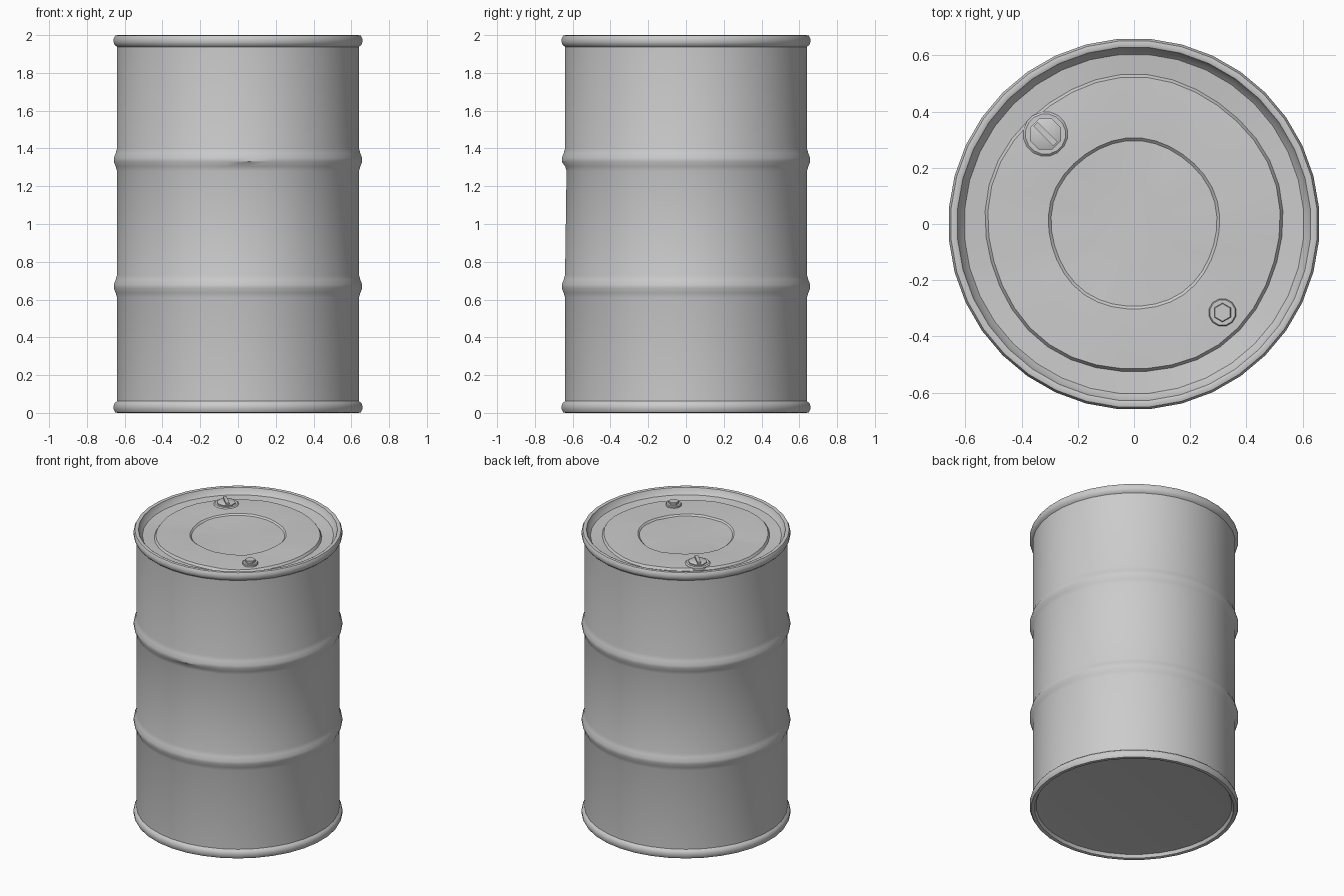
import bpy, bmesh, math, random
from mathutils import Matrix

if "Cube" in bpy.data.objects:
    bpy.data.objects.remove(bpy.data.objects["Cube"])

random.seed(4)
SEG = 36


def finish(bm, name):
    bmesh.ops.recalc_face_normals(bm, faces=bm.faces)
    mesh = bpy.data.meshes.new(name)
    bm.to_mesh(mesh)
    bm.free()
    ob = bpy.data.objects.new(name, mesh)
    bpy.context.collection.objects.link(ob)
    bpy.ops.object.select_all(action='DESELECT')
    ob.select_set(True)
    bpy.context.view_layer.objects.active = ob
    bpy.ops.object.shade_smooth_by_angle(angle=math.radians(35))
    return ob


def lathe(name, profile, seg, loc=(0, 0, 0), dent=None):
    """Revolve (radius, z) points around z; both ends are capped."""
    bm = bmesh.new()
    rings = []
    for r, z in profile:
        ring = []
        for i in range(seg):
            a = 2 * math.pi * (i + 0.5) / seg
            p = [r * math.cos(a), r * math.sin(a), z]
            if dent:
                p = dent(p, r, a)
            ring.append(bm.verts.new([p[k] + loc[k] for k in range(3)]))
        rings.append(ring)
    for lo, hi in zip(rings, rings[1:]):
        for i in range(seg):
            j = (i + 1) % seg
            bm.faces.new((lo[i], lo[j], hi[j], hi[i]))
    bm.faces.new(rings[0][::-1])
    bm.faces.new(rings[-1])
    return finish(bm, name)


def rib(z):
    return [(0.643, z - 0.06), (0.65, z - 0.035), (0.66, z - 0.01),
            (0.66, z + 0.01), (0.65, z + 0.035), (0.643, z + 0.06)]


# Shell: recessed floor, rolled rims, two hoops
shell = [(0.57, 0.03), (0.62, 0.025), (0.63, 0.004), (0.64, 0.0), (0.653, 0.003),
         (0.661, 0.018), (0.661, 0.038), (0.655, 0.052), (0.643, 0.062)]
shell += rib(0.67) + rib(1.34)
shell += [(0.643, 1.938), (0.655, 1.948), (0.661, 1.962), (0.661, 1.982),
          (0.653, 1.997), (0.64, 2.0), (0.63, 1.996), (0.622, 1.975)]
# Lid: gutter, raised ring, shallow centre
shell += [(0.605, 1.955), (0.53, 1.948), (0.52, 1.963), (0.41, 1.965),
          (0.305, 1.963), (0.295, 1.953), (0.15, 1.952)]


def dent(p, r, a):
    x, y, z = p
    # small knock below the upper hoop on the front
    if 1.27 < z < 1.32 and y < 0 and -0.12 < x < 0.18:
        y += 0.008
    # gently battered lid
    if z > 1.9 and 0.2 < r < 0.6:
        z += 0.004 * math.sin(3 * a + 1) + random.uniform(-0.002, 0.002)
        s = 1 + 0.008 * math.sin(5 * a)
        x, y = x * s, y * s
    return [x, y, z]


lathe("drum_shell", shell, SEG, dent=dent)

# Large bung: flange, octagonal plug, raised grip bar
big = (-0.315, 0.32, 0)
lathe("large_bung_flange", [(0.08, 1.945), (0.08, 1.968), (0.072, 1.975)], 16, big)
lathe("large_bung_plug", [(0.06, 1.97), (0.06, 1.982), (0.055, 1.985)], 8, big)
bm = bmesh.new()
bmesh.ops.create_cube(bm, size=1, matrix=Matrix.Translation((big[0], big[1], 1.987))
                      @ Matrix.Rotation(math.radians(-45), 4, 'Z')
                      @ Matrix.Diagonal((0.1, 0.022, 0.02, 1)))
finish(bm, "large_bung_grip")

# Small bung: flange and hexagonal head
small = (0.315, -0.315, 0)
lathe("small_bung_flange", [(0.05, 1.945), (0.05, 1.97), (0.046, 1.975)], 12, small)
lathe("small_bung_head", [(0.034, 1.97), (0.034, 1.988), (0.031, 1.991)], 6, small)
